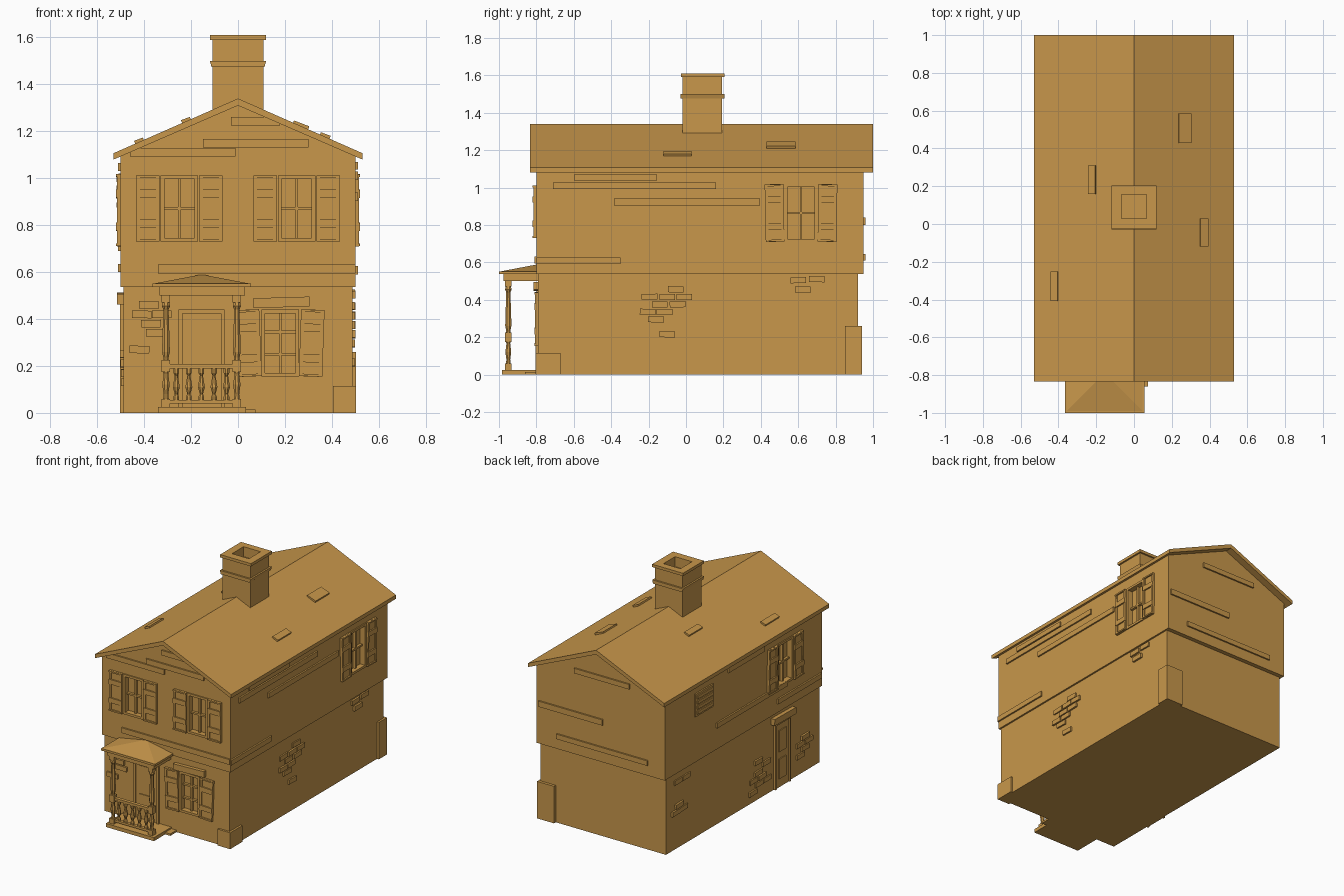
import bpy, bmesh, math, random
from mathutils import Matrix, Vector

if "Cube" in bpy.data.objects:
    bpy.data.objects.remove(bpy.data.objects["Cube"])

random.seed(4)
tan = bpy.data.materials.new("tan")
tan.diffuse_color = (0.58, 0.31, 0.07, 1)
tan.use_nodes = True
tan.node_tree.nodes["Principled BSDF"].inputs["Base Color"].default_value = tan.diffuse_color

parts = {}  # part name -> bmesh, turned into objects at the end


def part(name):
    if name not in parts:
        parts[name] = bmesh.new()
    return parts[name]


# wall frames: u runs along the wall, v is up, d points outward
def frame(origin, u, d):
    m = Matrix((u, (0, 0, 1), d)).transposed().to_4x4()
    m.translation = origin
    return m


X, Y = (1, 0, 0), (0, 1, 0)
WALL = {
    "front_up": frame((0, -.80, 0), X, (0, -1, 0)), "front_low": frame((0, -.79, 0), X, (0, -1, 0)),
    "back_up": frame((0, .95, 0), X, Y), "back_low": frame((0, .92, 0), X, Y),
    "right_up": frame((.5, 0, 0), Y, X), "right_low": frame((.488, 0, 0), Y, X),
    "left_up": frame((-.5, 0, 0), Y, (-1, 0, 0)), "left_low": frame((-.488, 0, 0), Y, (-1, 0, 0)),
}
WORLD = Matrix.Identity(4)


def box(name, x, y, z, m=WORLD, tilt=0, pivot=None):
    """Box from three (min, max) ranges, turned by tilt about the local third axis."""
    c = Vector((sum(x) / 2, sum(y) / 2, sum(z) / 2))
    size = Matrix.Diagonal((x[1] - x[0], y[1] - y[0], z[1] - z[0], 1))
    p = Vector((*pivot, 0)) if pivot else c
    rot = Matrix.Translation(p) @ Matrix.Rotation(tilt, 4, 'Z') @ Matrix.Translation(-p)
    bmesh.ops.create_cube(part(name), size=1, matrix=m @ rot @ Matrix.Translation(c) @ size)


def prism(name, profile, y0, y1):
    """Extrude an (x, z) outline along y."""
    bm = part(name)
    f = bm.faces.new([bm.verts.new((x, y0, z)) for x, z in profile])
    ext = bmesh.ops.extrude_face_region(bm, geom=[f])["geom"]
    bmesh.ops.translate(bm, vec=(0, y1 - y0, 0), verts=[v for v in ext if isinstance(v, bmesh.types.BMVert)])
    bm.faces.index_update()


def lathe(name, x, y, profile, n=8):
    """Turned part from (radius, z) points."""
    bm = part(name)
    rings = [[bm.verts.new((x + r * math.cos(2 * math.pi * (i + .5) / n),
                            y + r * math.sin(2 * math.pi * (i + .5) / n), z)) for i in range(n)]
             for r, z in profile]
    for a, b in zip(rings, rings[1:]):
        for i in range(n):
            bm.faces.new((a[i], a[(i + 1) % n], b[(i + 1) % n], b[i]))
    bm.faces.new(rings[0][::-1])
    bm.faces.new(rings[-1])


# walls
box("lower_walls", (-.488, .488), (-.79, .92), (0, .55))
prism("upper_walls", [(-.5, .537), (.5, .537), (.5, 1.10), (0, 1.318), (-.5, 1.10)], -.80, .95)

# roof
prism("roof", [(-.53, 1.08), (0, 1.31), (.53, 1.08), (.53, 1.107), (0, 1.34), (-.53, 1.107)], -.835, 1.0)
for x, y, w, l in ((.267, .507, .07, .155), (.37, -.045, .045, .15), (-.22, .235, .04, .15), (-.42, -.33, .04, .155)):
    s = math.copysign(1, x)
    m = Matrix.Translation((x, y, 1.34 - abs(x) * .44)) @ Matrix.Rotation(s * .36, 4, 'Y')
    box("raised_shingles", (-w / 2, w / 2), (-l / 2, l / 2), (-.01, .012), m)

# chimney with hollow top
box("chimney", (-.108, .108), (-.018, .193), (1.25, 1.60))
prism("chimney_band", [(-.113, 1.475), (.113, 1.475), (.12, 1.50), (-.12, 1.50)], -.03, .205)
box("chimney_cap", (-.12, .12), (-.027, .205), (1.59, 1.61))
box("flue_cutter", (-.066, .066), (.028, .156), (1.54, 1.7))


# windows and shutters
def shutter(m, u, v, w, h, tilt=0):
    p = (u, v)
    box("shutters", (u - w / 2, u + w / 2), (v - h / 2, v + h / 2), (-.005, .010), m, tilt)
    for s in (-1, 1):
        a = u + s * (w / 2 - .008)
        box("shutters", (a - .008, a + .008), (v - h / 2, v + h / 2), (-.005, .016), m, tilt, p)
        for k in (.48, .23):
            b = v + s * h * k
            box("shutters", (u - w / 2, u + w / 2), (b - .012 * (k < .4) - .005, b + .012 * (k < .4) + .005),
                (-.005, .02), m, tilt, p)


def window(wall, u, v0, v1, rows=2, tilts=(0, 0), w=.16):
    m, h, v = WALL[wall], w / 2, (v0 + v1) / 2
    cut = "upper_cutter" if "up" in wall else "lower_cutter"
    box(cut, (u - h + .01, u + h - .01), (v0 + .01, v1 - .01), (-.03, .05), m)
    for s in (-1, 1):
        a, b = u + s * (h - .008), v + s * ((v1 - v0) / 2 - .008)
        box("window_frames", (a - .008, a + .008), (v0, v1), (-.03, .008), m)
        box("window_frames", (u - h, u + h), (b - .008, b + .008), (-.03, .008), m)
        shutter(m, u + s * (h + .054), v, .10, v1 - v0, tilts[s > 0])
    box("window_bars", (u - .006, u + .006), (v0, v1), (-.032, -.012), m)
    for i in range(1, rows):
        z = v0 + (v1 - v0) * i / rows
        box("window_bars", (u - h, u + h), (z - .006, z + .006), (-.032, -.012), m)


window("front_up", -.25, .73, 1.012)
window("front_up", .25, .73, 1.012)
window("front_low", .18, .155, .44, 3, (.04, -.035))
window("right_up", .615, .71, 1.018, 2, (.02, -.02), .175)
window("left_up", -.38, .71, 1.018, 2, (-.02, .02), .175)
box("window_lintel", (.065, .305), (.45, .492), (-.005, .025), WALL["front_low"], .03)

# small vent on the left side
m = WALL["left_up"]
box("side_vent", (.42, .62), (.86, 1.02), (-.005, .01), m)
for i in range(4):
    box("side_vent", (.435, .605), (.875 + i * .036, .897 + i * .036), (0, .018), m)


# doors with raised panel
def door(wall, u0, u1, top):
    m = WALL[wall]
    box("doors", (u0, u1), (.0, top), (-.005, .006), m)
    for a in (u0, u1):
        box("door_frames", (a - .008, a + .008), (0, top + .008), (-.005, .014), m)
    box("door_frames", (u0, u1), (top - .008, top + .008), (-.005, .014), m)
    for a, b in ((.25, .40), (.06, .20)):
        box("doors", (u0 + .04, u1 - .04), (a, b), (0, .012), m)


door("front_low", -.245, -.065, .432)
door("left_low", -.445, -.285, .455)
box("door_lintel", (-.49, -.25), (.465, .51), (-.005, .028), WALL["left_low"], .02)

# loose siding boards: wall, u range, v range
for wall, u0, u1, v0, v1 in (
        ("front_up", -.03, .18, 1.225, 1.26), ("front_up", -.15, .30, 1.132, 1.168), ("front_up", -.46, -.01, 1.092, 1.128),
        ("front_up", -.34, .50, .595, .632),
        ("right_up", -.60, -.155, 1.037, 1.07), ("right_up", -.71, .16, .992, 1.028), ("right_up", -.385, .395, .904, .94),
        ("right_up", -.80, -.35, .59, .625),
        ("left_up", -.40, .38, .69, .725), ("left_up", -.78, -.30, .60, .635), ("left_up", -.15, .25, 1.03, 1.065),
        ("back_up", -.23, .20, 1.11, 1.145), ("back_up", -.02, .48, .80, .84), ("back_up", -.37, .34, .61, .645)):
    box("siding_boards", (u0, u1), (v0, v1), (-.008, .011), WALL[wall])

# exposed bricks: wall -> centres
bricks = {
    "front_low": [(-.38, .46), (-.41, .42), (-.325, .42), (-.37, .38), (-.35, .34), (-.42, .27)],
    "right_low": [(-.055, .455), (-.195, .415), (-.10, .415), (-.01, .415), (-.14, .375), (-.045, .375), (-.205, .335),
                  (-.115, .335), (-.16, .295), (-.10, .215), (.60, .505), (.70, .51), (.625, .455)],
    "left_low": [(-.10, .27), (-.19, .23), (-.10, .19), (-.05, .15), (-.14, .15), (-.20, .11), (-.11, .11), (-.04, .07),
                 (-.62, .25), (-.57, .21), (-.66, .21), (-.62, .17), (-.57, .13), (.78, .30), (.73, .26), (.82, .26),
                 (.70, .47), (.79, .47)],
}
for wall, spots in bricks.items():
    for u, v in spots:
        box("bricks", (u - .042, u + .042), (v - .016, v + .016), (-.01, random.uniform(.008, .014)), WALL[wall],
            random.uniform(-.04, .04))

# corner stones
box("corner_stones", (.37, .502), (.85, .94), (0, .26))
box("corner_stones", (.405, .503), (-.805, -.67), (0, .115))

# porch floor, beam and canopy
box("porch_floor", (-.34, .035), (-.985, -.78), (0, .025))
box("loose_floor_board", (.02, .075), (-.86, -.79), (0, .014))
box("porch_beam", (-.335, .03), (-.975, -.79), (.50, .537))
box("porch_eave", (-.365, .055), (-1.0, -.79), (.537, .552))
bm = part("porch_canopy")
base = [bm.verts.new(p) for p in ((-.365, -1, .55), (.055, -1, .55), (.055, -.79, .55), (-.365, -.79, .55))]
peak = bm.verts.new((-.155, -.79, .59))
bm.faces.new(base[::-1])
for i in range(4):
    bm.faces.new((base[i], base[(i + 1) % 4], peak))

# porch posts, railing and balusters
for x in (-.307, -.005):
    for z in ((.02, .06), (.175, .225), (.47, .505)):
        box("porch_posts", (x - .018, x + .018), (-.968, -.932), z)
    lathe("porch_posts", x, -.95, [(.014, .05), (.011, .08), (.017, .12), (.011, .165), (.014, .18), (.012, .235),
                                   (.018, .26), (.017, .30), (.012, .44), (.019, .455), (.014, .475)])
box("porch_rail", (-.30, -.01), (-.962, -.938), (.19, .208))
box("porch_rail", (-.30, -.01), (-.962, -.938), (.04, .055))
for i in range(5):
    lathe("balusters", -.263 + i * .0535, -.95, [(.013, .05), (.013, .07), (.007, .08), (.016, .11), (.007, .16),
                                               (.013, .17), (.013, .195)])

# turn the parts into objects
objs = {}
for name, bm in parts.items():
    bmesh.ops.recalc_face_normals(bm, faces=bm.faces)
    mesh = bpy.data.meshes.new(name)
    bm.to_mesh(mesh)
    bm.free()
    mesh.materials.append(tan)
    objs[name] = bpy.data.objects.new(name, mesh)
    bpy.context.collection.objects.link(objs[name])

# cut the window recesses and the flue
for target, cutter in (("upper_walls", "upper_cutter"), ("lower_walls", "lower_cutter"),
                       ("chimney", "flue_cutter"), ("chimney_cap", "flue_cutter")):
    mod = objs[target].modifiers.new("recess", 'BOOLEAN')
    mod.object, mod.operation, mod.solver = objs[cutter], 'DIFFERENCE', 'EXACT'
    objs[cutter].hide_render = True
    objs[cutter].display_type = 'WIRE'
